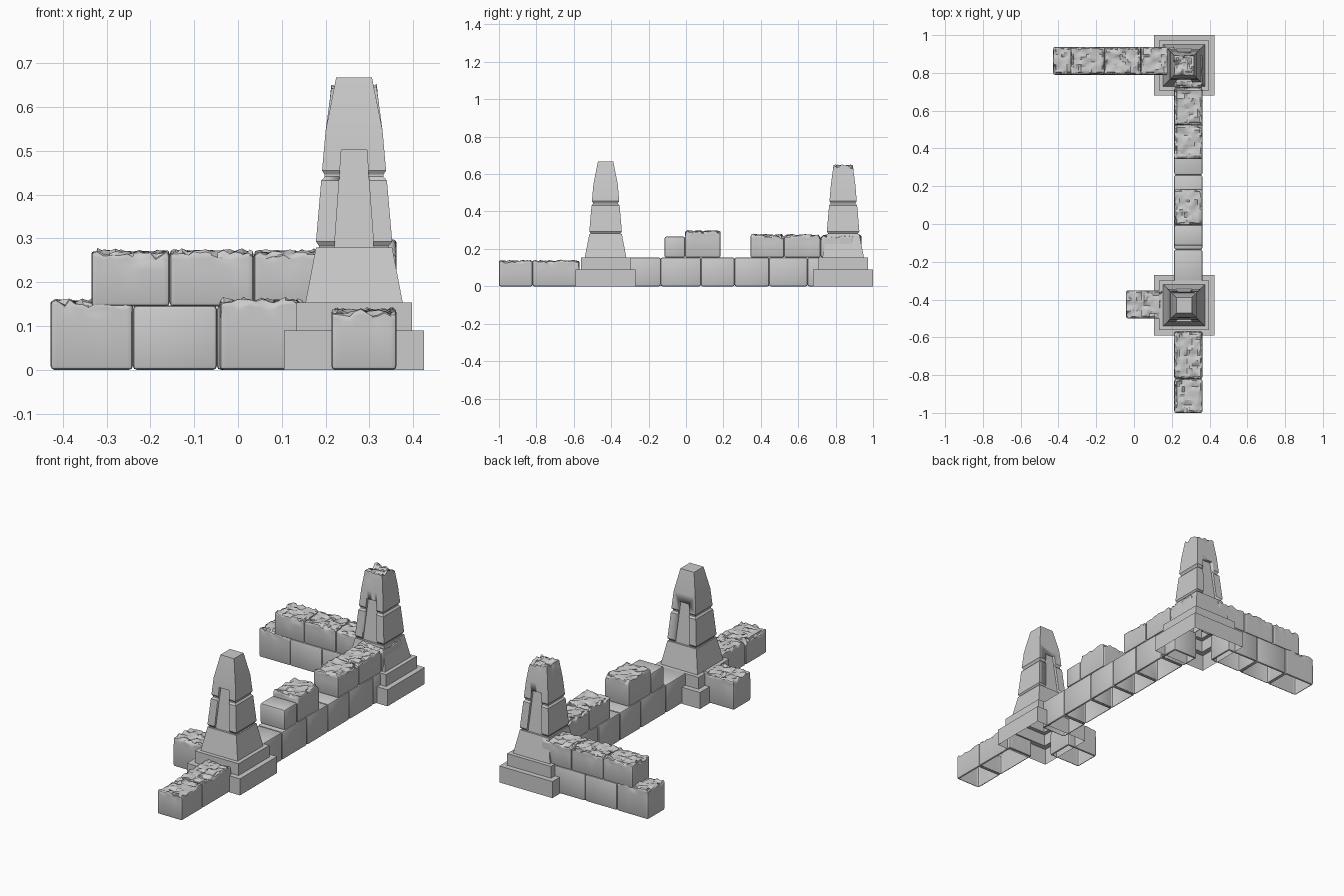
import bpy, bmesh
from mathutils import Vector, noise

if "Cube" in bpy.data.objects:
    bpy.data.objects.remove(bpy.data.objects["Cube"])


def finish(bm, name, angle=30):
    bmesh.ops.recalc_face_normals(bm, faces=bm.faces)
    me = bpy.data.meshes.new(name)
    bm.to_mesh(me)
    bm.free()
    ob = bpy.data.objects.new(name, me)
    bpy.context.collection.objects.link(ob)
    bpy.ops.object.select_all(action='DESELECT')
    bpy.context.view_layer.objects.active = ob
    ob.select_set(True)
    bpy.ops.object.shade_smooth_by_angle(angle=angle * 3.14159 / 180)
    return ob


def cut(bm, co, no):
    bmesh.ops.bisect_plane(bm, geom=bm.verts[:] + bm.edges[:] + bm.faces[:],
                           plane_co=co, plane_no=no)


def crumble(bm, lo, hi, depth=0.04, step=0.014, amp=0.013):
    """Slice finely near the top, then roughen it and chip the rim."""
    for axis in range(2):
        n = max(2, round((hi[axis] - lo[axis]) / step))
        no = Vector((axis == 0, axis == 1, 0))
        for i in range(1, n):
            cut(bm, no * (lo[axis] + (hi[axis] - lo[axis]) * i / n), no)
    for k in (0.3, 0.65, 1):
        cut(bm, Vector((0, 0, hi[2] - depth * k)), Vector((0, 0, 1)))
    cx, cy = (lo[0] + hi[0]) / 2, (lo[1] + hi[1]) / 2
    for v in bm.verts:
        w = (v.co.z - hi[2] + depth) / depth
        if w <= 0:
            continue
        p = v.co.copy()
        a = noise.noise(p * 38) + 0.5 * noise.noise(p * 85)
        edge = min(p.x - lo[0], hi[0] - p.x, p.y - lo[1], hi[1] - p.y)
        v.co.z += amp * w * a
        if edge < 0.012:
            chip = max(0, noise.noise(p * 30 + Vector((7, 3, 1))))
            v.co.z -= w * chip * 0.02
            v.co.x += (cx - p.x) * w * chip * 0.12
            v.co.y += (cy - p.y) * w * chip * 0.12


def block(name, x0, x1, y0, y1, z0, z1, rough=False):
    lo, hi = Vector((x0, y0, z0)), Vector((x1, y1, z1))
    bm = bmesh.new()
    bmesh.ops.create_cube(bm, size=1)
    for v in bm.verts:
        v.co = (lo + hi) / 2 + Vector(a * b for a, b in zip(v.co, hi - lo))
    bmesh.ops.bevel(bm, geom=bm.edges[:], offset=0.009, segments=2,
                    profile=0.5, affect='EDGES')
    # undersides are open
    bm.normal_update()
    bmesh.ops.delete(bm, geom=[f for f in bm.faces if f.normal.z < -0.99], context='FACES')
    if rough:
        crumble(bm, lo, hi)
    finish(bm, name)


def pillar(name, cx, cy, rings, rough=False):
    bm = bmesh.new()
    prev = None
    for h, z in rings:
        ring = [bm.verts.new((cx + sx * h, cy + sy * h, z))
                for sx, sy in ((-1, -1), (1, -1), (1, 1), (-1, 1))]
        if prev:
            for i in range(4):
                j = (i + 1) % 4
                bm.faces.new((prev[i], prev[j], ring[j], ring[i]))
        else:
            bm.faces.new(ring[::-1])
        prev = ring
    bm.faces.new(prev)
    if rough:
        h, z = rings[-1]
        crumble(bm, (cx - h, cy - h, 0), (cx + h, cy + h, z), step=0.012)
    ob = finish(bm, name, 20)

    # tapered slots sunk into the front and back faces
    bm = bmesh.new()
    for s in (-1, 1):
        vs = []
        for z, w, d in ((0.279, 0.045, 0.076), (0.502, 0.029, 0.053)):
            for sx, dy in ((-1, d), (1, d), (1, 0.13), (-1, 0.13)):
                vs.append(bm.verts.new((cx + sx * w, cy + s * dy, z)))
        bm.faces.new(vs[:4])
        bm.faces.new(vs[4:])
        for i in range(4):
            j = (i + 1) % 4
            bm.faces.new((vs[i], vs[j], vs[j + 4], vs[i + 4]))
    cutter = finish(bm, name + "_slot_cutter")
    mod = ob.modifiers.new("slots", 'BOOLEAN')
    mod.operation, mod.solver, mod.object = 'DIFFERENCE', 'EXACT', cutter
    bpy.context.view_layer.objects.active = ob
    bpy.ops.object.modifier_apply(modifier=mod.name)
    bpy.data.objects.remove(cutter)

    # open the underside
    bm = bmesh.new()
    bm.from_mesh(ob.data)
    bmesh.ops.delete(bm, geom=[f for f in bm.faces if f.calc_center_median().z < 1e-4],
                     context='FACES')
    bm.to_mesh(ob.data)
    bm.free()


# pillars: stepped base, skirt, notched shaft, tapered cap
shaft = [(0.16, 0), (0.16, 0.09), (0.132, 0.09), (0.132, 0.154), (0.111, 0.154),
         (0.087, 0.279), (0.080, 0.279), (0.080, 0.283), (0.087, 0.293),
         (0.075, 0.432), (0.067, 0.441), (0.067, 0.446), (0.073, 0.455), (0.065, 0.546)]
pillar("front_pillar", 0.265, -0.43, shaft + [(0.041, 0.667)])
pillar("back_pillar", 0.265, 0.84, shaft + [(0.052, 0.642)], True)

# long wall: (y start, y end, bottom, top, crumbled)
for i, (a, b, z0, z1, r) in enumerate([
        (-1.0, -0.82, 0, 0.133, True), (-0.82, -0.57, 0, 0.133, True),
        (-0.31, -0.135, 0, 0.154, False), (-0.135, 0.08, 0, 0.154, False),
        (0.08, 0.26, 0, 0.154, False), (0.26, 0.445, 0, 0.154, False),
        (0.445, 0.65, 0, 0.154, False), (0.65, 0.76, 0, 0.154, False),
        (-0.115, -0.005, 0.154, 0.265, False), (-0.005, 0.185, 0.154, 0.293, True),
        (0.345, 0.525, 0.154, 0.272, True), (0.525, 0.72, 0.154, 0.272, True),
        (0.72, 0.895, 0.154, 0.268, True)]):
    block(f"long_wall_block_{i}", 0.213, 0.362, a, b, z0, z1, r)

# back arm: (x start, x end, bottom, top, crumbled)
for i, (a, b, z0, z1, r) in enumerate([
        (-0.428, -0.24, 0, 0.156, True), (-0.24, -0.048, 0, 0.147, False),
        (-0.048, 0.145, 0, 0.147, False), (-0.335, -0.156, 0.145, 0.268, True),
        (-0.156, 0.036, 0.145, 0.268, True), (0.036, 0.215, 0.145, 0.268, True)]):
    block(f"back_arm_block_{i}", a, b, 0.79, 0.938, z0, z1, r)

# short stub beside the front pillar
block("front_stub_block", -0.042, 0.15, -0.5, -0.352, 0, 0.156, True)
